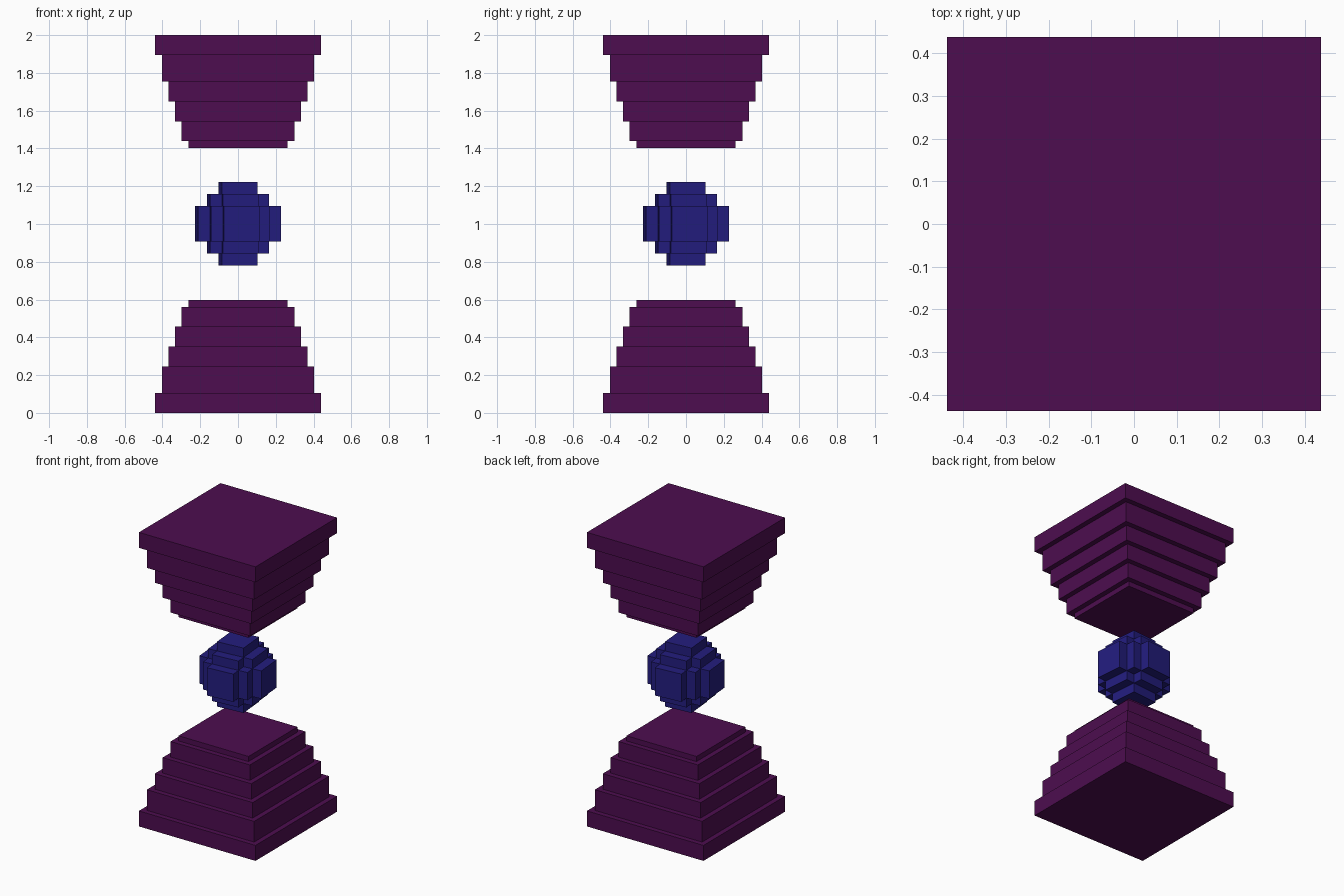
import bpy, bmesh, math
from itertools import product
from mathutils import Vector, Matrix

if "Cube" in bpy.data.objects:
    bpy.data.objects.remove(bpy.data.objects["Cube"])

U = 2 / 57      # step unit of the pyramids
V = 0.063       # block size of the orb


def material(name, rgb):
    m = bpy.data.materials.new(name)
    m.diffuse_color = (*rgb, 1)
    m.use_nodes = True
    m.node_tree.nodes["Principled BSDF"].inputs["Base Color"].default_value = m.diffuse_color
    return m


def finish(bm, name, mat):
    bmesh.ops.recalc_face_normals(bm, faces=bm.faces)
    mesh = bpy.data.meshes.new(name)
    bm.to_mesh(mesh)
    bm.free()
    mesh.materials.append(mat)
    ob = bpy.data.objects.new(name, mesh)
    bpy.context.collection.objects.link(ob)
    return ob


def stepped_pyramid(name, mat, flip=False):
    """Closed stack of square tiers, each one step narrower."""
    bm = bmesh.new()
    rings, z = [], 0
    for i, height in enumerate((3, 4, 3, 3, 3, 1)):
        half = 12.5 - i
        for level in (z, z + height):
            zz = 2 - level * U if flip else level * U
            rings.append([bm.verts.new((sx * half * U, sy * half * U, zz))
                          for sx, sy in ((-1, -1), (1, -1), (1, 1), (-1, 1))])
        z += height
    for a, b in zip(rings, rings[1:]):
        for k in range(4):
            n = (k + 1) % 4
            bm.faces.new((a[k], a[n], b[n], b[k]))
    bm.faces.new(rings[0])
    bm.faces.new(rings[-1])
    return finish(bm, name, mat)


def block_orb(name, mat):
    """Sphere made of cubes; only the outer faces are kept."""
    cells = {c for c in product(range(-3, 4), repeat=3)
             if sum(k * k for k in c) <= 11}
    bm = bmesh.new()
    for c in cells:
        for axis, sign in product(range(3), (-1, 1)):
            d = [0, 0, 0]
            d[axis] = sign
            if tuple(p + q for p, q in zip(c, d)) in cells:
                continue
            corners = []
            for s, t in ((-1, -1), (1, -1), (1, 1), (-1, 1)):
                o = Vector(d)
                o[(axis + 1) % 3] = s
                o[(axis + 2) % 3] = t
                corners.append(bm.verts.new((Vector(c) + o * 0.5) * V))
            bm.faces.new(corners)
    bmesh.ops.remove_doubles(bm, verts=bm.verts, dist=0.001)
    bmesh.ops.recalc_face_normals(bm, faces=bm.faces)
    bmesh.ops.dissolve_limit(bm, angle_limit=math.radians(1),
                             verts=bm.verts, edges=bm.edges)
    # slight twist about the vertical, floating at mid height
    bm.transform(Matrix.Translation((0, 0, 1.002)) @
                 Matrix.Rotation(math.radians(5), 4, 'Z'))
    return finish(bm, name, mat)


purple = material("purple", (0.075, 0.004, 0.08))
blue = material("blue", (0.017, 0.012, 0.21))

stepped_pyramid("lower_pyramid", purple)
stepped_pyramid("upper_pyramid", purple, flip=True)
block_orb("floating_orb", blue)
